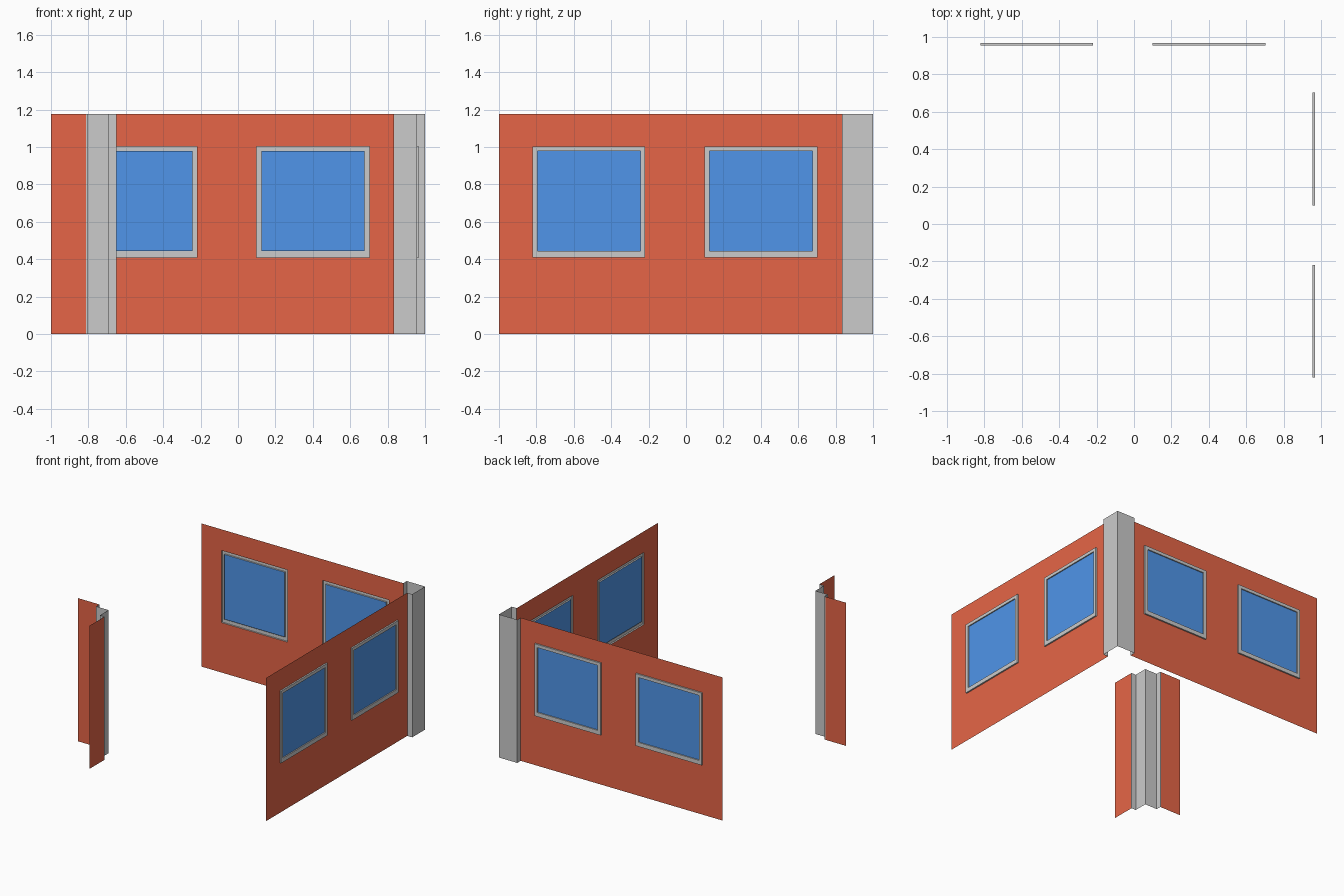
import bpy, bmesh

if "Cube" in bpy.data.objects:
    bpy.data.objects.remove(bpy.data.objects["Cube"])

H = 1.176                      # wall height
W = 0.955                      # wall plane offset
D = 0.012                      # window frame depth
SPANS = [(-0.82, -0.218), (0.10, 0.702)]
Z0, Z1 = 0.41, 1.003
SIDE, SILL = 0.026, 0.034      # frame widths
END = 0.834                    # wall end at the outer pillar


def material(name, rgb):
    m = bpy.data.materials.new(name)
    m.diffuse_color = (*rgb, 1)
    m.use_nodes = True
    m.node_tree.nodes["Principled BSDF"].inputs["Base Color"].default_value = m.diffuse_color
    return m


BRICK = material("brick_red", (0.787, 0.131, 0.063))
BLUE = material("glass_blue", (0.079, 0.302, 0.818))


def make(name, polys, mat=None, swap=False):
    """Mesh from polygons; swap mirrors across the x = y diagonal."""
    bm = bmesh.new()
    for p in polys:
        pts = [(y, x, z) for x, y, z in reversed(p)] if swap else p
        bm.faces.new([bm.verts.new(c) for c in pts])
    bmesh.ops.remove_doubles(bm, verts=bm.verts, dist=1e-5)
    me = bpy.data.meshes.new(name)
    bm.to_mesh(me)
    bm.free()
    ob = bpy.data.objects.new(name, me)
    bpy.context.collection.objects.link(ob)
    if mat:
        me.materials.append(mat)
    return ob


def panel(x0, x1, z0, z1, y):
    """Vertical rectangle facing +y."""
    return [(x1, y, z0), (x0, y, z0), (x0, y, z1), (x1, y, z1)]


def strip(profile):
    """Full-height sheet following a plan outline."""
    return [[(*a, 0), (*b, 0), (*b, H), (*a, H)]
            for a, b in zip(profile, profile[1:])]


def ring(x0, x1, z0, z1):
    """Rectangular window frame, open at the back."""
    def loop(s, b, y):
        return [(x0 + s, y, z0 + b), (x0 + s, y, z1 - s),
                (x1 - s, y, z1 - s), (x1 - s, y, z0 + b)]
    loops = [loop(0, 0, W), loop(0, 0, W + D),
             loop(SIDE, SILL, W + D), loop(SIDE, SILL, W)]
    polys = []
    for a, b in zip(loops, loops[1:]):
        for i in range(4):
            j = (i + 1) % 4
            polys.append([a[i], b[i], b[j], a[j]])
    return polys


for side, swap in (("back", False), ("right", True)):
    # Wall sheet with two window openings
    xs = [-1, *SPANS[0], *SPANS[1], END]
    zs = [0, Z0, Z1, H]
    cells = [panel(xs[i], xs[i + 1], zs[k], zs[k + 1], W)
             for i in range(5) for k in range(3)
             if not (k == 1 and i in (1, 3))]
    make(side + "_wall", cells, BRICK, swap)

    # Window frames and glass
    for n, (a, b) in enumerate(SPANS, 1):
        make(f"{side}_window_frame_{n}", ring(a, b, Z0, Z1), None, swap)
        make(f"{side}_window_glass_{n}",
             [panel(a + SIDE, b - SIDE, Z0 + SILL, Z1 - SIDE, W + 0.003)],
             BLUE, swap)

    # Short wall piece beside the inner corner
    make(side + "_short_wall", [panel(-1, -0.812, 0, H, -0.65)], BRICK, swap)

# Outer corner pillar, open at top and bottom
make("outer_corner_pillar", strip(
    [(W, END), (1, END), (1, 1), (END, 1), (END, W)]))

# Inner corner pillar with narrow lips, set back from the short walls
make("inner_corner_pillar", strip(
    [(-0.65, -0.812), (-0.65, -0.804), (-0.692, -0.804), (-0.692, -0.692),
     (-0.804, -0.692), (-0.804, -0.65), (-0.812, -0.65)]))
